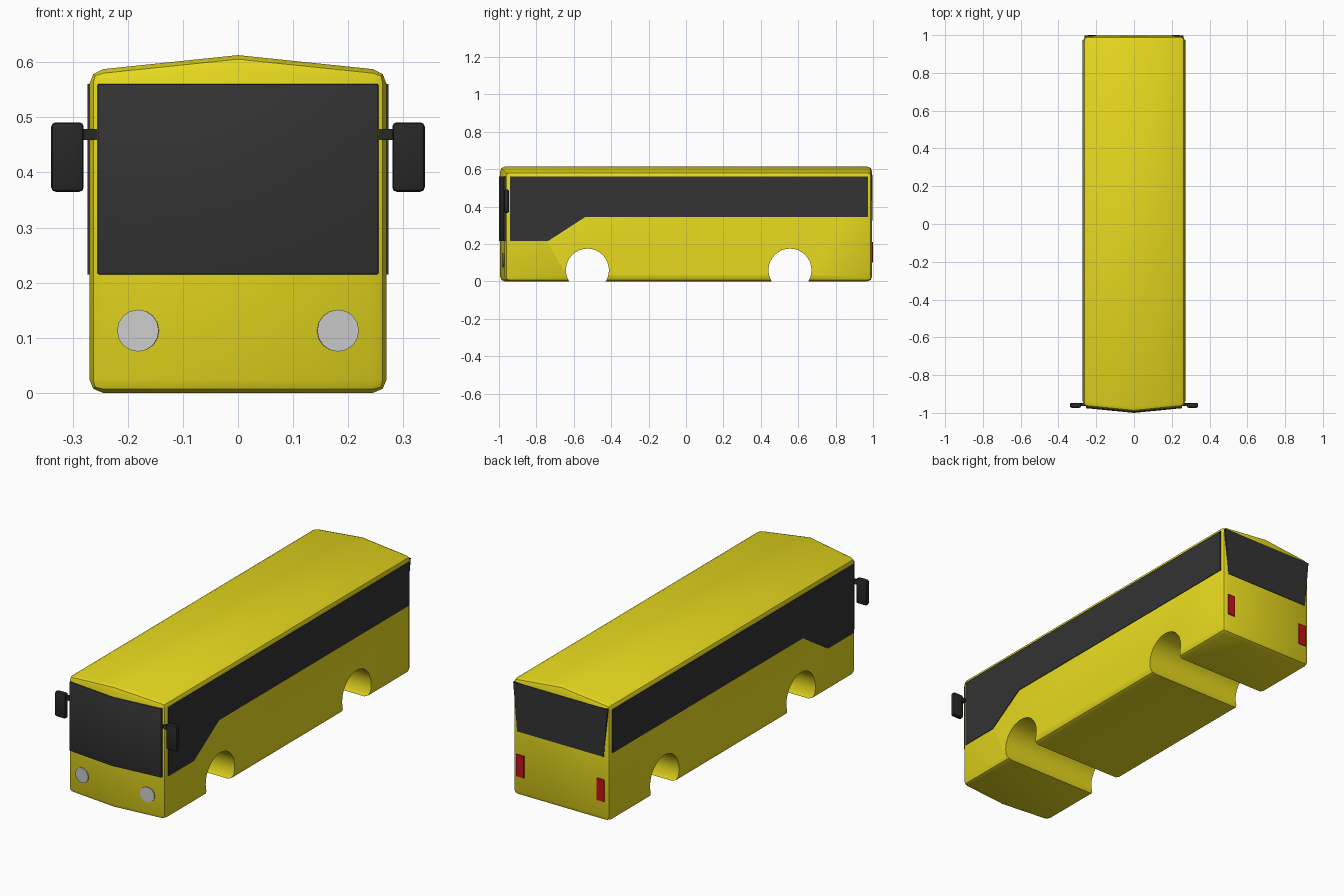
import bpy, bmesh, math
from mathutils import Matrix

if "Cube" in bpy.data.objects:
    bpy.data.objects.remove(bpy.data.objects["Cube"])


def material(name, rgb):
    m = bpy.data.materials.new(name)
    m.diffuse_color = (*rgb, 1)
    m.use_nodes = True
    m.node_tree.nodes["Principled BSDF"].inputs["Base Color"].default_value = m.diffuse_color
    return m


YELLOW = material("yellow_paint", (0.8, 0.7, 0.013))
GLASS = material("dark_glass", (0.033, 0.033, 0.033))
BLACK = material("black_plastic", (0.02, 0.02, 0.02))
RED = material("red_lens", (0.55, 0.006, 0.01))


def add_object(name, bm, mat=None):
    bmesh.ops.recalc_face_normals(bm, faces=bm.faces)
    me = bpy.data.meshes.new(name)
    bm.to_mesh(me)
    bm.free()
    ob = bpy.data.objects.new(name, me)
    bpy.context.collection.objects.link(ob)
    if mat:
        me.materials.append(mat)
    return ob


def prism(name, points, offset, mat):
    """Extrude a closed 3D outline by an offset vector."""
    bm = bmesh.new()
    face = bm.faces.new([bm.verts.new(p) for p in points])
    ext = bmesh.ops.extrude_face_region(bm, geom=[face])
    moved = [v for v in ext["geom"] if isinstance(v, bmesh.types.BMVert)]
    bmesh.ops.translate(bm, verts=moved, vec=offset)
    return add_object(name, bm, mat)


def box(name, x, y, z, mat):
    return prism(name, [(x[0], y[0], z[0]), (x[1], y[0], z[0]),
                        (x[1], y[0], z[1]), (x[0], y[0], z[1])],
                 (0, y[1] - y[0], 0), mat)


def cylinder(name, radius, depth, sides, matrix, mat=None):
    bm = bmesh.new()
    bmesh.ops.create_cone(bm, cap_ends=True, segments=sides, radius1=radius,
                          radius2=radius, depth=depth, matrix=matrix)
    return add_object(name, bm, mat)


def finish(ob):
    """Apply modifiers and smooth everything but sharp edges."""
    bpy.ops.object.select_all(action='DESELECT')
    ob.select_set(True)
    bpy.context.view_layer.objects.active = ob
    for m in list(ob.modifiers):
        bpy.ops.object.modifier_apply(modifier=m.name)
    bpy.ops.object.shade_smooth_by_angle(angle=math.radians(30))


def bevel(ob, width, segments=2):
    m = ob.modifiers.new("bevel", 'BEVEL')
    m.width, m.segments = width, segments
    m.limit_method, m.angle_limit = 'ANGLE', math.radians(30)


# Body: two half boxes meeting at a roof ridge and a pointed nose
W, REAR = 0.27, 0.995
bm = bmesh.new()
v = {}
for i, (x, nose, roof) in enumerate([(-W, -0.967, 0.585), (0, -0.994, 0.613), (W, -0.967, 0.585)]):
    for j, y in enumerate((nose, REAR)):
        for k, z in enumerate((0, roof)):
            v[i, j, k] = bm.verts.new((x, y, z))
for a in (0, 1):
    b = a + 1
    for end in (0, 1):
        bm.faces.new([v[a, end, 0], v[b, end, 0], v[b, end, 1], v[a, end, 1]])
        bm.faces.new([v[a, 0, end], v[b, 0, end], v[b, 1, end], v[a, 1, end]])
for i in (0, 2):
    bm.faces.new([v[i, 0, 0], v[i, 1, 0], v[i, 1, 1], v[i, 0, 1]])
body = add_object("body", bm, YELLOW)
bevel(body, 0.025)

# Wheel arches cut across the full width
cutters = []
for y in (-0.527, 0.556):
    mtx = Matrix.Translation((0, y, 0.06)) @ Matrix.Rotation(math.pi / 2, 4, 'Y')
    cut = cylinder("wheel_arch_cutter", 0.115, 0.8, 32, mtx, YELLOW)
    cut.hide_render = True
    mod = body.modifiers.new("arch", 'BOOLEAN')
    mod.operation, mod.object, mod.solver = 'DIFFERENCE', cut, 'EXACT'
    cutters.append(cut)
finish(body)
for cut in cutters:
    bpy.data.objects.remove(cut, do_unlink=True)

# Windscreen: chevron slab following the nose
screen = prism("windscreen", [(-0.255, -0.975, 0.215), (0, -1.0, 0.215), (0.255, -0.975, 0.215),
                              (0.255, -0.955, 0.215), (0, -0.98, 0.215), (-0.255, -0.955, 0.215)],
               (0, 0, 0.346), GLASS)
bevel(screen, 0.003)
finish(screen)

# Rear window, wider at the top
prism("rear_window", [(-0.24, 0.985, 0.325), (0.24, 0.985, 0.325),
                      (0.262, 0.985, 0.568), (-0.262, 0.985, 0.568)], (0, 0.013, 0), GLASS)

SIDE_GLASS = [(-0.941, 0.561), (0.973, 0.561), (0.973, 0.343),
              (-0.54, 0.343), (-0.738, 0.215), (-0.941, 0.215)]
for side, s in (("left", -1), ("right", 1)):
    # Side window band with the dropped front section
    prism(side + "_window", [(s * 0.262, y, z) for y, z in SIDE_GLASS], (s * 0.011, 0, 0), GLASS)

    # Headlight, tilted to lie on the nose
    mtx = (Matrix.Translation((s * 0.181, -0.974, 0.113)) @ Matrix.Rotation(s * 0.096, 4, 'Z')
           @ Matrix.Rotation(math.pi / 2, 4, 'X'))
    finish(cylinder(side + "_headlight", 0.038, 0.014, 16, mtx))

    # Tail light
    box(side + "_tail_light", sorted((s * 0.202, s * 0.244)), (0.985, 1.0), (0.1, 0.21), RED)

    # Wing mirror and its arm
    mirror = box(side + "_mirror", sorted((s * 0.28, s * 0.339)), (-0.973, -0.947), (0.365, 0.491), BLACK)
    bevel(mirror, 0.008)
    finish(mirror)
    box(side + "_mirror_arm", sorted((s * 0.255, s * 0.285)), (-0.964, -0.948), (0.459, 0.479), BLACK)
